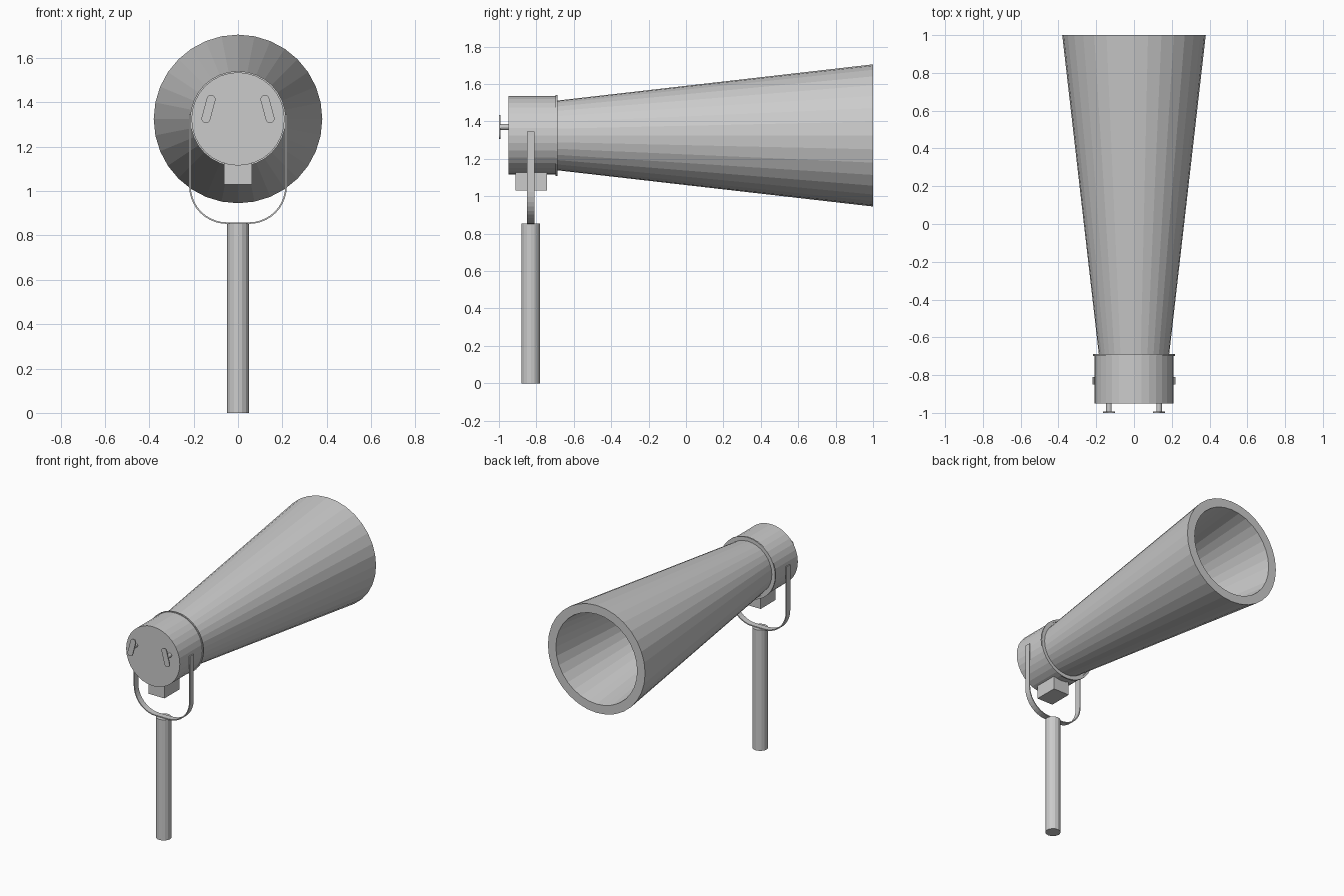
import bpy, bmesh
from math import pi, cos, sin, radians
from mathutils import Matrix, Vector

if "Cube" in bpy.data.objects:
    bpy.data.objects.remove(bpy.data.objects["Cube"])

AXIS_Z = 1.325   # height of the horn axis
POLE_Y = -0.83   # stand position


def finish(name, bm):
    bmesh.ops.recalc_face_normals(bm, faces=bm.faces)
    me = bpy.data.meshes.new(name)
    bm.to_mesh(me)
    bm.free()
    ob = bpy.data.objects.new(name, me)
    bpy.context.collection.objects.link(ob)
    return ob


def lathe(name, profile, sides=32):
    """Revolve (radius, y) points about the horn axis; ends are capped."""
    bm = bmesh.new()
    rings = []
    for r, y in profile:
        rings.append([bm.verts.new((r * cos(2 * pi * i / sides), y,
                                    AXIS_Z + r * sin(2 * pi * i / sides)))
                      for i in range(sides)])
    for a, b in zip(rings, rings[1:]):
        for i in range(sides):
            j = (i + 1) % sides
            bm.faces.new((a[i], a[j], b[j], b[i]))
    bm.faces.new(rings[0])
    bm.faces.new(rings[-1])
    return finish(name, bm)


def cylinder(name, r, depth, matrix, sides=16):
    bm = bmesh.new()
    bmesh.ops.create_cone(bm, cap_ends=True, segments=sides, radius1=r,
                          radius2=r, depth=depth, matrix=matrix)
    return finish(name, bm)


# Horn with a thick wall, open at the mouth
lathe("horn", [(0.185, -0.70), (0.38, 1.0), (0.318, 1.0), (0.125, -0.68)])

# Rear drum with a thin flange where it meets the horn
lathe("drum", [(0.21, -0.95), (0.21, -0.698), (0.216, -0.698),
               (0.216, -0.688), (0.20, -0.688), (0.20, -0.694)])

# Block under the drum
bm = bmesh.new()
bmesh.ops.create_cube(bm, size=1, matrix=Matrix.Translation((0, -0.828, 1.085))
                      @ Matrix.Diagonal((0.126, 0.168, 0.11, 1)))
finish("mount_block", bm)

# Yoke: U-shaped flat strip
R, CX, CZ, T = 0.17, 0.05, 1.022, 0.007


def u_path(off):
    r = R - off
    right = [(CX + r * cos(a), CZ + r * sin(a))
             for a in (-pi / 2 * k / 10 for k in range(11))]
    right.insert(0, (CX + r, 1.345))
    return right + [(-x, z) for x, z in reversed(right)]


bm = bmesh.new()
loops = [[bm.verts.new((x, y, z)) for x, z in u_path(off)]
         for off, y in ((0, -0.851), (0, -0.809), (T, -0.809), (T, -0.851))]
for k in range(4):
    a, b = loops[k], loops[(k + 1) % 4]
    for i in range(len(a) - 1):
        bm.faces.new((a[i], a[i + 1], b[i + 1], b[i]))
for end in (0, -1):
    bm.faces.new([lp[end] for lp in loops])
finish("yoke", bm)

# Pole
cylinder("pole", 0.05, 0.853, Matrix.Translation((0, POLE_Y, 0.4265)))

# Pair of tilted handles, each a rounded plate on a peg
for side, label in ((-1, "left"), (1, "right")):
    centre = Vector((side * 0.133, 0, 1.37))
    tilt = Matrix.Rotation(radians(-15 * side), 4, 'Y')
    bm = bmesh.new()
    outline = []
    for half in (0, 1):
        for k in range(9):
            a = pi * half + pi * k / 8
            p = Vector((0.02 * cos(a), 0, 0.02 * sin(a) + (0.045 if half == 0 else -0.045)))
            outline.append(bm.verts.new(centre + tilt @ p + Vector((0, -1.0, 0))))
    plate = bm.faces.new(outline)
    ext = bmesh.ops.extrude_face_region(bm, geom=[plate], use_keep_orig=True)
    bmesh.ops.translate(bm, vec=(0, 0.008, 0),
                        verts=[v for v in ext["geom"] if isinstance(v, bmesh.types.BMVert)])
    finish(label + "_handle", bm)
    cylinder(label + "_handle_peg", 0.015, 0.05,
             Matrix.Translation((centre.x, -0.97, centre.z)) @ Matrix.Rotation(pi / 2, 4, 'X'), 12)
